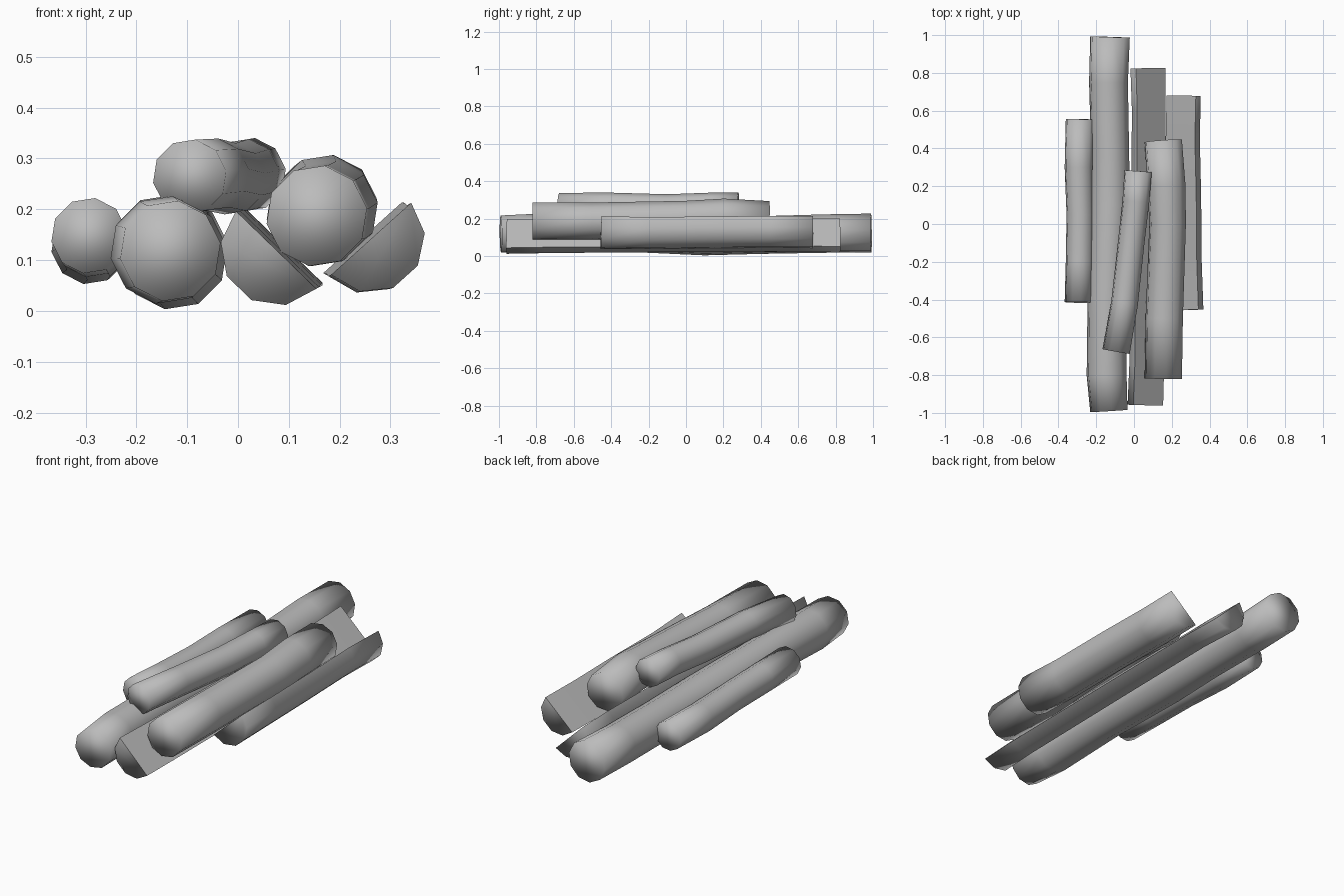
import bpy, bmesh
from math import cos, sin, radians
from mathutils import Vector

cube = bpy.data.objects.get("Cube")
if cube:
    bpy.data.objects.remove(cube)

grey = bpy.data.materials.new("plain grey wood")
grey.use_nodes = True
colour = (0.5, 0.5, 0.5, 1)
grey.diffuse_color = colour
grey.node_tree.nodes["Principled BSDF"].inputs["Base Color"].default_value = colour


def log(name, path, start=9, sweep=360, steps=10):
    """Loft rings along a path of (x, y, z, radius); a 180 degree sweep makes a split log."""
    split = sweep < 360
    count = steps + 1 if split else steps
    bm = bmesh.new()
    rings = []
    for i, (x, y, z, r) in enumerate(path):
        a = Vector(path[max(i - 1, 0)][:3])
        b = Vector(path[min(i + 1, len(path) - 1)][:3])
        t = (b - a).normalized()
        side = t.cross(Vector((0, 0, 1))).normalized()
        up = side.cross(t)
        ring = []
        for k in range(count):
            ang = radians(start + sweep * k / steps)
            ring.append(bm.verts.new(Vector((x, y, z)) + r * (cos(ang) * side + sin(ang) * up)))
        rings.append(ring)

    # Bark strips, with the last strip closing a split log as its flat cut
    cut = []
    for low, high in zip(rings, rings[1:]):
        for k in range(count):
            n = (k + 1) % count
            face = bm.faces.new((low[k], low[n], high[n], high[k]))
            if split and n == 0:
                cut.append(face)
    bm.faces.new(rings[0])
    bm.faces.new(rings[-1])
    bmesh.ops.recalc_face_normals(bm, faces=bm.faces)

    # Soft all over, crisp only around the cut
    for face in bm.faces:
        face.smooth = True
    for face in cut:
        for edge in face.edges:
            if not all(f in cut for f in edge.link_faces):
                edge.smooth = False

    mesh = bpy.data.meshes.new(name)
    bm.to_mesh(mesh)
    bm.free()
    mesh.materials.append(grey)
    obj = bpy.data.objects.new(name, mesh)
    bpy.context.collection.objects.link(obj)


# Whole logs
log("small_right_log", [
    (-.293, -.415, .148, .075), (-.288, -.2, .14, .074), (-.285, .05, .133, .073),
    (-.292, .3, .128, .076), (-.287, .555, .13, .075)])
log("long_bottom_log", [
    (-.133, -.99, .118, .1), (-.145, -.8, .12, .107), (-.145, -.4, .127, .102),
    (-.127, .1, .109, .107), (-.127, .4, .112, .102), (-.135, .75, .12, .104),
    (-.127, .99, .122, .106)])
log("small_top_log", [
    (-.095, -.675, .264, .074), (-.05, -.42, .268, .072), (-.015, -.1, .26, .071),
    (.01, .12, .267, .072), (.022, .28, .268, .073)])
log("upper_left_log", [
    (.155, -.82, .187, .1), (.16, -.5, .187, .1), (.178, 0, .198, .098),
    (.172, .2, .206, .102), (.155, .44, .195, .1)])

# Split logs with their flat cuts facing up
log("middle_split_log", [
    (.075, -.96, .12, .11), (.082, -.75, .122, .108), (.088, 0, .125, .105),
    (.092, .6, .127, .104), (.088, .825, .125, .108)], start=136, sweep=180, steps=5)
log("left_split_log", [
    (.262, -.455, .142, .106), (.255, -.2, .138, .104), (.252, .15, .142, .104),
    (.245, .45, .144, .104), (.25, .68, .143, .104)], start=222, sweep=180, steps=5)
